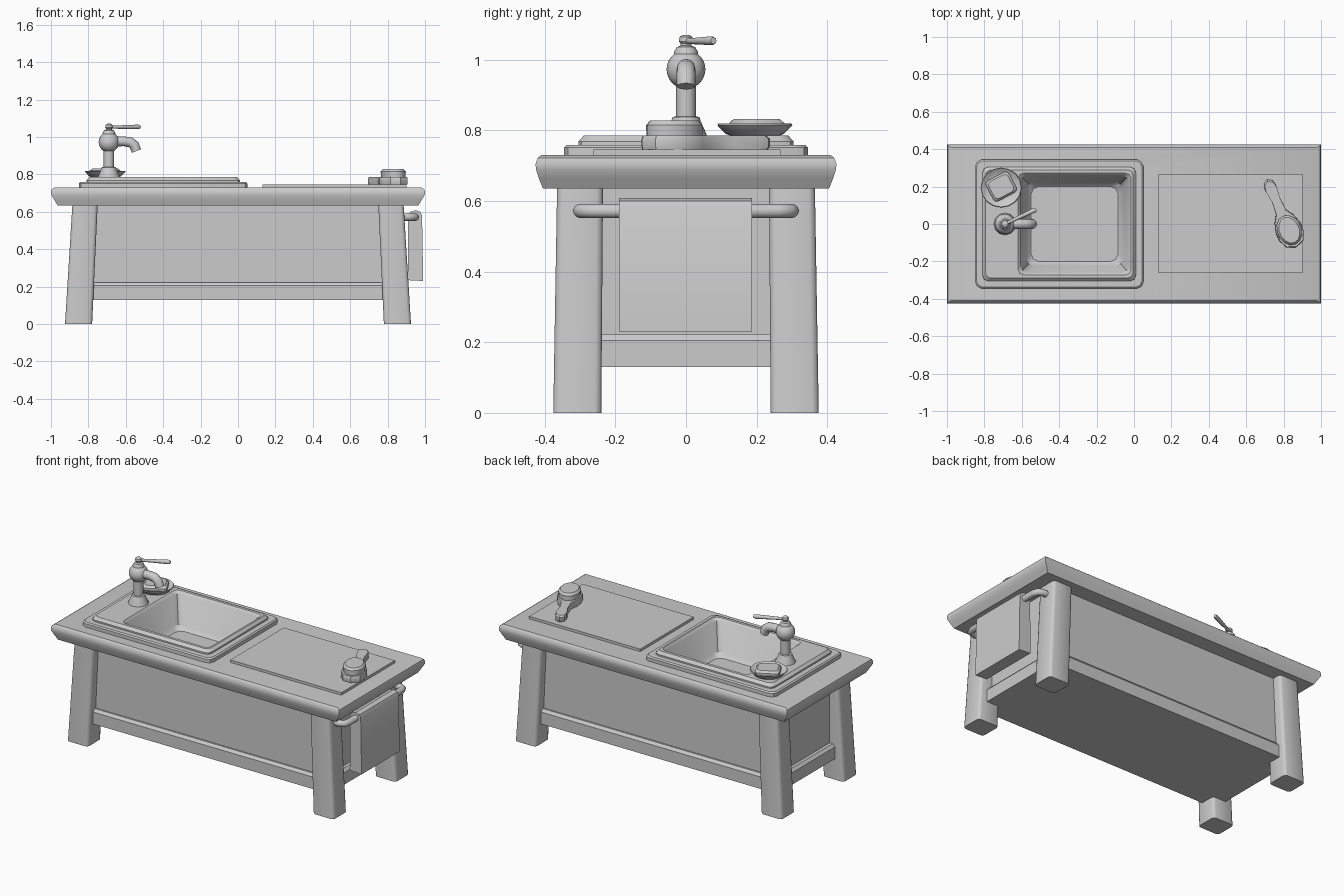
import bpy, bmesh, math
from mathutils import Vector

if "Cube" in bpy.data.objects:
    bpy.data.objects.remove(bpy.data.objects["Cube"])


def finish(name, bm, smooth=True, angle=35):
    bmesh.ops.recalc_face_normals(bm, faces=bm.faces)
    me = bpy.data.meshes.new(name)
    bm.to_mesh(me)
    bm.free()
    ob = bpy.data.objects.new(name, me)
    bpy.context.collection.objects.link(ob)
    if smooth:
        bpy.ops.object.select_all(action='DESELECT')
        ob.select_set(True)
        bpy.context.view_layer.objects.active = ob
        bpy.ops.object.shade_smooth_by_angle(angle=math.radians(angle))
    return ob


def loft(name, loops, cap0=True, cap1=True, closed=False, smooth=True, angle=35):
    """Skin a list of equal-length point loops."""
    bm = bmesh.new()
    rings = [[bm.verts.new(p) for p in lp] for lp in loops]
    n = len(rings[0])
    pairs = list(zip(rings, rings[1:])) + ([(rings[-1], rings[0])] if closed else [])
    for a, b in pairs:
        for i in range(n):
            j = (i + 1) % n
            bm.faces.new((a[i], a[j], b[j], b[i]))
    if cap0 and not closed:
        bm.faces.new(rings[0])
    if cap1 and not closed:
        bm.faces.new(rings[-1])
    return finish(name, bm, smooth, angle)


def rect(x0, x1, y0, y1, z, c=0.0, seg=2):
    """Rectangle loop with rounded corners of radius c."""
    if c == 0:
        return [(x0, y0, z), (x1, y0, z), (x1, y1, z), (x0, y1, z)]
    pts = []
    corners = [(x0 + c, y0 + c, 180), (x1 - c, y0 + c, 270),
               (x1 - c, y1 - c, 0), (x0 + c, y1 - c, 90)]
    for cx, cy, a0 in corners:
        for k in range(seg + 1):
            a = math.radians(a0 + 90 * k / seg)
            pts.append((cx + c * math.cos(a), cy + c * math.sin(a), z))
    return pts


def oval(cx, cy, z, rx, ry, n=16, rot=0.0):
    out = []
    for i in range(n):
        a = 2 * math.pi * i / n
        u, v = rx * math.cos(a), ry * math.sin(a)
        out.append((cx + u * math.cos(rot) - v * math.sin(rot),
                    cy + u * math.sin(rot) + v * math.cos(rot), z))
    return out


def lathe(name, cx, cy, profile, n=12, angle=35):
    return loft(name, [oval(cx, cy, z, r, r, n) for r, z in profile], angle=angle)


def tube(name, path, radii, n=12):
    """Round tube swept along a path."""
    P = [Vector(p) for p in path]
    loops = []
    for i, p in enumerate(P):
        t = (P[min(i + 1, len(P) - 1)] - P[max(i - 1, 0)]).normalized()
        up = Vector((0, 0, 1)) if abs(t.z) < 0.3 else Vector((0, 1, 0))
        if name == "spout":
            up = Vector((0, 1, 0))
        s = t.cross(up).normalized()
        u = s.cross(t)
        r = radii[i]
        loops.append([p + r * (math.cos(a) * s + math.sin(a) * u)
                      for a in (2 * math.pi * k / n for k in range(n))])
    return loft(name, loops, angle=50)


# worktop with rounded edge and an opening for the basin
hole = (-0.64, 0.02, -0.30, 0.30)
edge = [(0.965, 0.405, 0.635), (0.983, 0.417, 0.665), (0.998, 0.425, 0.69),
        (1.0, 0.426, 0.705), (0.995, 0.42, 0.722), (0.98, 0.41, 0.73)]
loft("worktop", [rect(*hole, 0.635)] + [rect(-x, x, -y, y, z) for x, y, z in edge]
     + [rect(*hole, 0.73)], closed=True)

# sink: two-step rim and sloping basin
loft("sink", [
    rect(-0.85, 0.05, -0.345, 0.345, 0.73, 0.035),
    rect(-0.85, 0.05, -0.345, 0.345, 0.752, 0.035),
    rect(-0.843, 0.043, -0.338, 0.338, 0.759, 0.035),
    rect(-0.81, 0.01, -0.305, 0.305, 0.759, 0.03),
    rect(-0.81, 0.01, -0.305, 0.305, 0.768, 0.03),
    rect(-0.795, -0.005, -0.29, 0.29, 0.785, 0.03),
    rect(-0.62, -0.015, -0.272, 0.272, 0.785, 0.03),
    rect(-0.605, -0.03, -0.257, 0.257, 0.77, 0.03),
    rect(-0.575, -0.06, -0.225, 0.225, 0.60, 0.04),
    rect(-0.55, -0.085, -0.20, 0.20, 0.575, 0.04)], cap0=False)

# cabinet panels and the base frame
loft("cabinet", [rect(-0.83, 0.83, -0.31, 0.31, z) for z in (0.20, 0.64)],
     cap1=False, smooth=False)
loft("base_frame", [rect(-0.865, 0.865, -0.333, 0.333, 0.13),
                    rect(-0.865, 0.865, -0.333, 0.333, 0.205),
                    rect(-0.85, 0.85, -0.32, 0.32, 0.222)], smooth=False)

# four splayed legs
for sx, xn in ((-1, "left"), (1, "right")):
    for sy, yn in ((-1, "front"), (1, "back")):
        def leg_loop(xi, xo, yi, yo, z):
            xs, ys = sorted((sx * xi, sx * xo)), sorted((sy * yi, sy * yo))
            return rect(*xs, *ys, z, 0.018, 2)
        loft(f"{yn}_{xn}_leg", [leg_loop(0.78, 0.925, 0.24, 0.376, 0),
                                leg_loop(0.75, 0.885, 0.235, 0.365, 0.645)], angle=50)

# towel rail with bent ends
half = [(0.87, 0.30, 0.572), (0.915, 0.30, 0.572), (0.938, 0.29, 0.572), (0.948, 0.265, 0.572)]
rail = [(x, -y, z) for x, y, z in half] + half[::-1]
tube("towel_rail", rail, [0.02] * len(rail))

# folded towel: side profile extruded along y
prof = [(0.908, 0.235), (0.99, 0.23), (0.984, 0.58), (0.975, 0.60), (0.95, 0.609),
        (0.922, 0.60), (0.91, 0.58)]
loft("towel", [[(x, y, z) for x, z in prof] for y in (-0.19, 0.187)])

# cutting board
loft("cutting_board", [rect(0.13, 0.90, -0.262, 0.268, z) for z in (0.725, 0.746)], smooth=False)

# scrubbing brush: handled back and bristle block
d = Vector((-0.40, 0.917)).normalized()
s = Vector((-d.y, d.x))
side = [(-0.085, 0.05), (-0.04, 0.07), (0.01, 0.072), (0.06, 0.056), (0.10, 0.03),
        (0.17, 0.024), (0.24, 0.033), (0.275, 0.025)]
outline = [(-0.105, 0)] + side + [(0.29, 0)] + [(u, -w) for u, w in side[::-1]]


def brush_loop(z, k):
    out = []
    for u, w in outline:
        p = Vector((0.827, -0.028)) + d * (u * k) + s * (w * k)
        out.append((p.x, p.y, z))
    return out


loft("brush_back", [brush_loop(0.746, 0.98), brush_loop(0.755, 1.0),
                    brush_loop(0.776, 1.0), brush_loop(0.785, 0.96)])
tilt = math.atan2(d.y, d.x)
loft("brush_bristles", [oval(0.83, -0.033, z, a, b, 14, tilt) for z, a, b in
                        ((0.78, 0.083, 0.062), (0.815, 0.083, 0.065), (0.828, 0.072, 0.053))])

# soap dish and soap
loft("soap_dish", [oval(-0.71, 0.195, z, r, r * 0.97, 16) for r, z in
                   ((0.065, 0.783), (0.085, 0.79), (0.11, 0.815), (0.107, 0.819),
                    (0.09, 0.808), (0.07, 0.799))])
rot = math.radians(28)
soap = []
for k, z in ((0.062, 0.796), (0.07, 0.805), (0.07, 0.82), (0.058, 0.833)):
    soap.append([(-0.71 + x * math.cos(rot) - y * math.sin(rot),
                  0.20 + x * math.sin(rot) + y * math.cos(rot), z)
                 for x, y, z in rect(-k, k, -k * 0.88, k * 0.88, z, 0.02)])
loft("soap", soap)

# tap: pedestal, body ball, cap and lever knob
fx = -0.69
lathe("tap_pedestal", fx, 0, [(0.06, 0.78), (0.058, 0.79), (0.042, 0.825), (0.038, 0.838),
                              (0.028, 0.84), (0.028, 0.94)])
ball = [(0.055 * math.sin(math.radians(a)), 0.973 - 0.055 * math.cos(math.radians(a)))
        for a in range(25, 156, 13)]
lathe("tap_body", fx, 0, ball, 16)
lathe("tap_cap", fx, 0, [(0.034, 1.005), (0.034, 1.022), (0.026, 1.036), (0.015, 1.04),
                         (0.015, 1.046), (0.02, 1.052), (0.018, 1.065), (0.009, 1.071)])
tube("tap_lever", [(fx, 0, 1.053), (-0.65, 0.019, 1.053), (-0.535, 0.073, 1.054), (-0.523, 0.078, 1.054)],
     [0.009, 0.009, 0.013, 0.009], 10)
tube("spout", [(-0.68, 0, 0.975), (-0.61, 0, 0.977), (-0.575, 0, 0.972), (-0.555, 0, 0.957),
               (-0.543, 0, 0.925)], [0.026, 0.026, 0.027, 0.027, 0.026])
